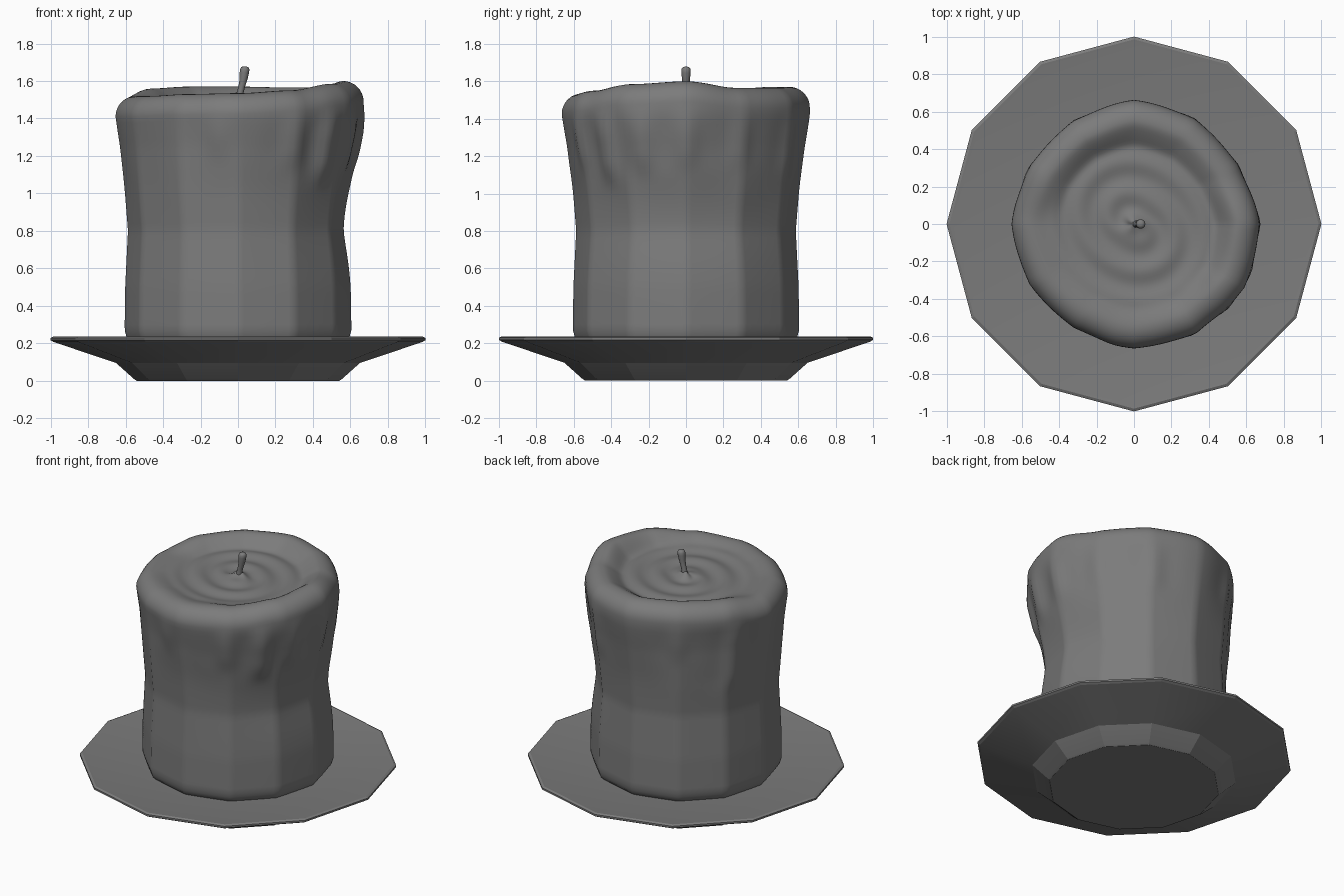
import bpy, bmesh, math
from math import sin, cos, pi, radians

cube = bpy.data.objects.get("Cube")
if cube:
    bpy.data.objects.remove(cube, do_unlink=True)

grey = bpy.data.materials.new("plain grey")
grey.use_nodes = True
colour = (0.2, 0.2, 0.2, 1)
grey.diffuse_color = colour
grey.node_tree.nodes["Principled BSDF"].inputs["Base Color"].default_value = colour


def smoothstep(a, b, v):
    t = min(1, max(0, (v - a) / (b - a)))
    return t * t * (3 - 2 * t)


def around(values, ang):
    """Smoothly blend a closed list of values spaced evenly around the axis."""
    n = len(values)
    f = (ang / (2 * pi) * n) % n
    i = int(f)
    t = smoothstep(0, 1, f - i)
    return values[i % n] * (1 - t) + values[(i + 1) % n] * t


def loft(name, rings, smooth_angle):
    """Skin closed rings of points, ordered from the bottom centre to the top."""
    bm = bmesh.new()
    loops = [[bm.verts.new(p) for p in ring] for ring in rings]
    n = len(loops[0])
    for low, high in zip(loops, loops[1:]):
        for i in range(n):
            j = (i + 1) % n
            bm.faces.new((low[i], low[j], high[j], high[i]))
    bm.faces.new(loops[0][::-1])
    bm.faces.new(loops[-1])
    mesh = bpy.data.meshes.new(name)
    bm.to_mesh(mesh)
    bm.free()
    obj = bpy.data.objects.new(name, mesh)
    bpy.context.collection.objects.link(obj)
    mesh.materials.append(grey)
    bpy.ops.object.select_all(action="DESELECT")
    obj.select_set(True)
    bpy.context.view_layer.objects.active = obj
    bpy.ops.object.shade_smooth_by_angle(angle=radians(smooth_angle))
    return obj


def circle(r, z, n, x=0):
    return [(x + r * cos(2 * pi * i / n), r * sin(2 * pi * i / n), z) for i in range(n)]


# Twelve-sided plate with a thin rim and a shallow foot
plate_profile = [(0.54, 0), (0.555, 0.01), (0.65, 0.095), (0.985, 0.208), (1.0, 0.217),
                 (1.0, 0.229), (0.985, 0.236), (0.965, 0.233), (0.64, 0.212), (0.56, 0.205)]
loft("plate", [circle(r, z, 12) for r, z in plate_profile], 12)

# Candle: body outline, uneven rim and runs of melted wax
body = [(0.2, 0.57), (0.225, 0.592), (0.27, 0.605), (0.5, 0.602), (0.8, 0.587),
        (1.05, 0.607), (1.25, 0.626), (1.42, 0.65), (1.7, 0.65)]
rim_height = [1.60, 1.565, 1.565, 1.57, 1.57, 1.56, 1.52, 1.52, 1.53, 1.535, 1.55, 1.585]
rim_bulge = [0.02, -0.012, -0.003, 0.012, -0.012, -0.015, 0.005,
             -0.005, -0.01, 0.015, 0.018, 0.03]
# Each run: direction in degrees, lower end, half width in degrees, depth
runs = [(-42, 1.07, 6, 0.04), (-62, 1.15, 6, 0.025), (-22, 1.12, 6, 0.03),
        (0, 1.15, 6, 0.025), (-100, 1.2, 6, 0.015), (28, 1.15, 6, 0.018),
        (62, 1.1, 6, 0.018), (155, 0.97, 6, 0.03), (120, 1.2, 6, 0.015)]


def side_radius(ang, z):
    for (z0, r0), (z1, r1) in zip(body, body[1:]):
        if z <= z1:
            r = r0 + (r1 - r0) * max(0, z - z0) / (z1 - z0)
            break
    # soft twelve-sided section that fades towards the melted top
    facet = cos(pi / 12) / cos(ang % (pi / 6) - pi / 12)
    r *= 1 + (facet - 1) * (0.9 - 0.5 * smoothstep(0.9, 1.4, z))
    # the body is pinched on one side
    r -= 0.025 * max(0, cos(ang)) ** 2 * math.exp(-((z - 0.85) / 0.2) ** 2)
    r += around(rim_bulge, ang) * smoothstep(0.95, 1.4, z)
    for direction, end, width, depth in runs:
        d = (math.degrees(ang) - direction + 180) % 360 - 180
        shape = math.exp(-(d / width) ** 2) - 0.4 * math.exp(-(d / width / 2) ** 2)
        r += depth * shape * smoothstep(end - 0.06, end + 0.1, z) * (1 - smoothstep(1.3, 1.5, z))
    return r


def candle_ring(kind, s, n=120):
    pts = []
    for i in range(n):
        a = 2 * pi * i / n
        h = around(rim_height, a)
        shoulder = h - 0.11
        edge = side_radius(a, shoulder)
        if kind == "side":
            z = 0.2 + s * (shoulder - 0.2)
            r = side_radius(a, z)
        elif kind == "lip":
            r = edge - 0.11 * (1 - cos(s * pi / 2))
            z = shoulder + 0.11 * sin(s * pi / 2)
        else:
            # melted pool falling inward, with swirling ripples and a mound at the wick
            r = (edge - 0.11) * (1 - s) + 0.012 * s
            z = h + (1.505 - h) * smoothstep(0, 0.28, s)
            fade = smoothstep(0.1, 0.3, s)
            z += 0.007 * fade * sin(r * 38 + a + sin(2 * a))
            z += 0.03 * math.exp(-(r / 0.05) ** 2)
        pts.append((r * cos(a), r * sin(a), z))
    return pts


rings = [candle_ring("side", s) for s in (0, 0.01, 0.02, 0.035, 0.055)]
rings += [candle_ring("side", 0.055 + 0.945 * k / 36) for k in range(1, 37)]
rings += [candle_ring("lip", k / 8) for k in range(1, 9)]
rings += [candle_ring("pool", k / 32) for k in range(1, 33)]
loft("candle", rings, 50)

# Bent wick with a rounded, thicker tip
wick_path = [(0.008, 0.022, 1.49), (0.012, 0.018, 1.54), (0.02, 0.018, 1.57),
             (0.03, 0.021, 1.61), (0.034, 0.025, 1.645), (0.036, 0.025, 1.663),
             (0.036, 0.019, 1.674), (0.036, 0.008, 1.678)]
loft("wick", [circle(r, z, 12, x) for x, r, z in wick_path], 60)
